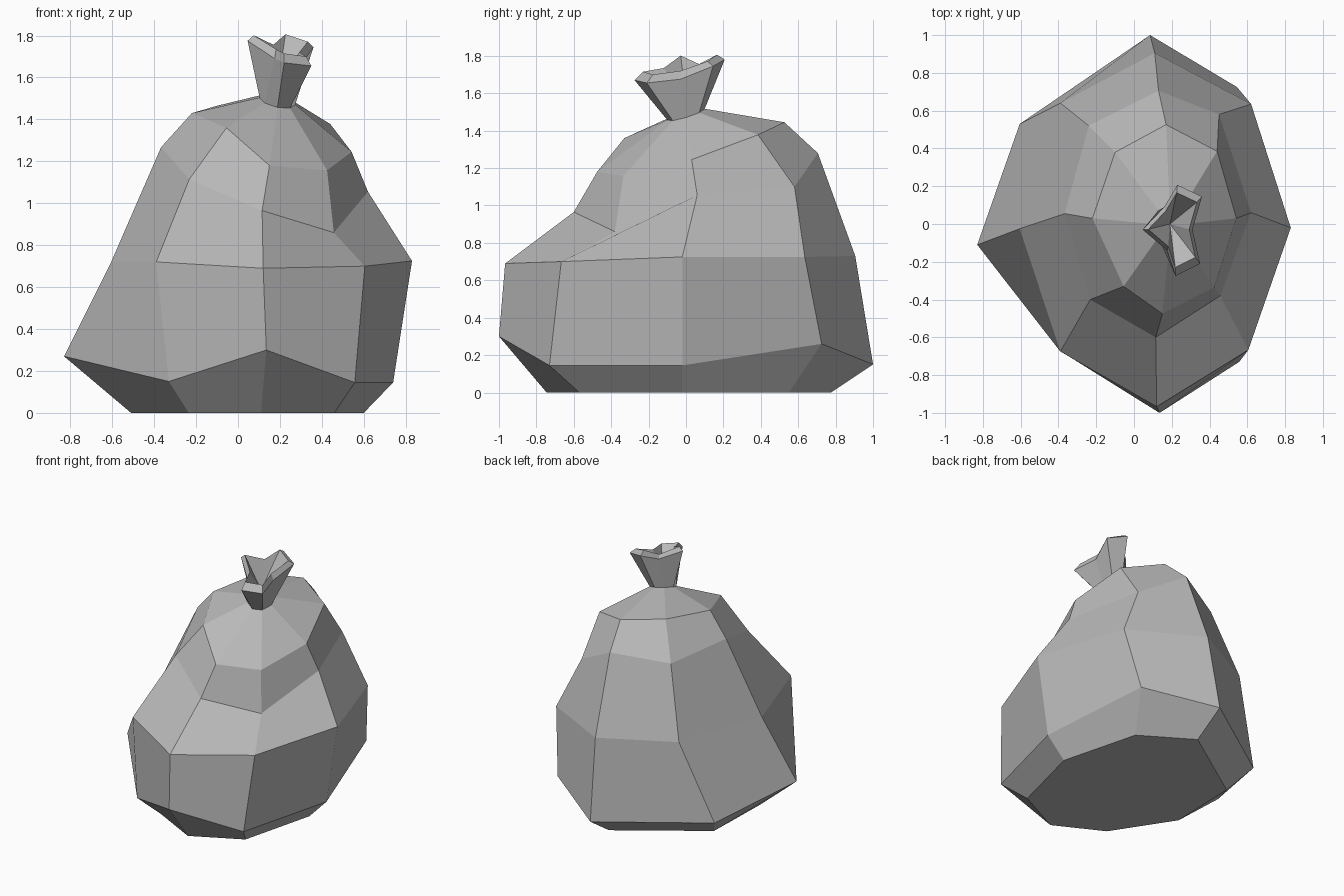
import bpy
import math

# One dull grey plastic for the whole bag
grey = bpy.data.materials.new("grey plastic")
grey.diffuse_color = (0.48, 0.48, 0.48, 1)

SIDES = 8


def loft(name, rings, cap_bottom=False, tip=None):
    """Skin a stack of eight-point cross-sections (front point first, counter-clockwise)."""
    verts = [p for ring in rings for p in ring]
    faces = []
    for r in range(len(rings) - 1):
        for i in range(SIDES):
            j = (i + 1) % SIDES
            a, b = r * SIDES, (r + 1) * SIDES
            faces.append((a + i, a + j, b + j, b + i))
    if cap_bottom:
        faces.append(tuple(reversed(range(SIDES))))
    if tip:
        top = (len(rings) - 1) * SIDES
        verts.append(tip)
        faces += [(top + i, top + (i + 1) % SIDES, len(verts) - 1) for i in range(SIDES)]
    mesh = bpy.data.meshes.new(name)
    mesh.from_pydata(verts, [], faces)
    mesh.materials.append(grey)
    mesh.update()
    obj = bpy.data.objects.new(name, mesh)
    bpy.context.collection.objects.link(obj)
    return obj


# Cross-sections of the sagging body, from the ground up
ground = [(x, y, 0) for x, y in (
    (.11, -.745), (.46, -.57), (.60, -.02), (.45, .55),
    (.09, .775), (-.495, .38), (-.51, -.14), (-.235, -.565))]
belly = [(.135, -1.0, .30), (.557, -.73, .145), (.74, -.02, .145), (.545, .725, .26),
         (.085, 1.0, .15), (-.605, .53, .145), (-.83, -.11, .27), (-.33, -.71, .15)]
waist = [(.12, -.967, .69), (.605, -.667, .70), (.83, -.02, .725), (.62, .635, .725),
         (.11, .905, .73), (-.39, .64, .73), (-.605, -.025, .72), (-.39, -.675, .72)]
chest = [(.115, -.60, .965), (.457, -.38, .86), (.62, .06, 1.055), (.45, .58, 1.10),
         (.13, .705, 1.28), (-.24, .52, 1.226), (-.367, .055, 1.267), (-.232, -.40, 1.115)]
shoulder = [(.15, -.475, 1.18), (.425, -.335, 1.157), (.542, .03, 1.245), (.44, .385, 1.378),
            (.17, .526, 1.445), (-.10, .38, 1.465), (-.22, .03, 1.43), (-.055, -.33, 1.36)]

# Pinched neck: a small tilted octagon
neck = []
for i in range(SIDES):
    a = math.radians(-90 + 45 * i)
    dx, dy = .085 * math.cos(a), .10 * math.sin(a)
    neck.append((.188 + dx, dy, 1.487 + .3 * dy - .2 * dx))

loft("bag_body", [ground, belly, waist, chest, shoulder, neck], cap_bottom=True)

# Crumpled flared top: folded rim, a lip just inside it, and a pit down to the tie
rim = [(.22, -.275, 1.67), (.35, -.21, 1.655), (.31, -.03, 1.675), (.36, .145, 1.745),
       (.23, .207, 1.78), (.16, .09, 1.73), (.046, -.03, 1.775), (.175, -.14, 1.69)]
lip = [(.21 + (x - .21) * .82, -.02 + (y + .02) * .82, z + (.045 if z < 1.7 else .026))
       for x, y, z in rim]
loft("tied_top", [neck, rim, lip], tip=(.19, 0, 1.56))
